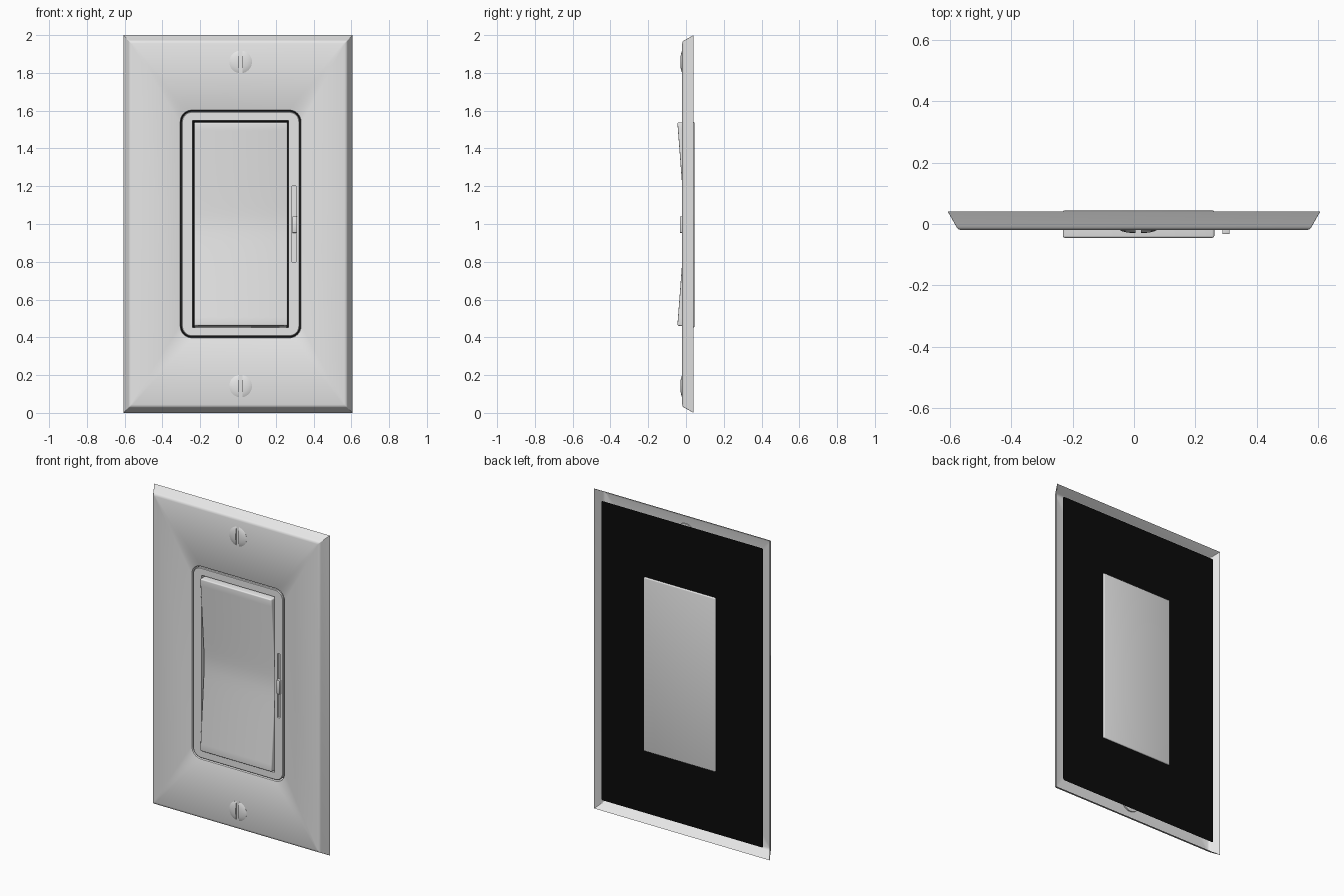
import bpy
import bmesh
import math

if "Cube" in bpy.data.objects:
    bpy.data.objects.remove(bpy.data.objects["Cube"])


def make_material(name, value):
    mat = bpy.data.materials.new(name)
    mat.use_nodes = True
    color = (value, value, value, 1)
    mat.diffuse_color = color
    mat.node_tree.nodes["Principled BSDF"].inputs["Base Color"].default_value = color
    return mat


GREY = make_material("light_grey", 0.8)
BLACK = make_material("black", 0.003)


def finish(name, bm, mat=GREY, recalc=True):
    if recalc:
        bmesh.ops.recalc_face_normals(bm, faces=bm.faces)
    mesh = bpy.data.meshes.new(name)
    bm.to_mesh(mesh)
    bm.free()
    obj = bpy.data.objects.new(name, mesh)
    bpy.context.collection.objects.link(obj)
    mesh.materials.append(mat)
    return obj


def smooth(obj, angle=35):
    bpy.ops.object.select_all(action='DESELECT')
    bpy.context.view_layer.objects.active = obj
    obj.select_set(True)
    bpy.ops.object.shade_smooth_by_angle(angle=math.radians(angle))


def rounded_rect(cx, cz, hx, hz, r, y, seg=8):
    """Closed loop of points in the xz plane, rounded at its corners."""
    pts = []
    for k, (sx, sz) in enumerate([(1, 1), (-1, 1), (-1, -1), (1, -1)]):
        for i in range(seg + 1):
            a = (k + i / seg) * math.pi / 2
            pts.append((cx + sx * (hx - r) + r * math.cos(a), y,
                        cz + sz * (hz - r) + r * math.sin(a)))
    return pts


def skin(name, loops, cap_last=False, closed=False, mat=GREY):
    """Join successive loops of equal length with quads."""
    bm = bmesh.new()
    rings = [[bm.verts.new(p) for p in loop] for loop in loops]
    pairs = list(zip(rings, rings[1:]))
    if closed:
        pairs.append((rings[-1], rings[0]))
    for a, b in pairs:
        for i in range(len(a)):
            j = (i + 1) % len(a)
            bm.faces.new((a[i], a[j], b[j], b[i]))
    if cap_last:
        bm.faces.new(rings[-1])
    return finish(name, bm, mat)


def box(name, x, y, z, bevel=0.0):
    bm = bmesh.new()
    bmesh.ops.create_cube(bm, size=1)
    for v in bm.verts:
        v.co = [c[0] + (c[1] - c[0]) * (k + 0.5) for c, k in zip((x, y, z), v.co)]
    if bevel:
        bmesh.ops.bevel(bm, geom=bm.edges[:], offset=bevel, segments=2,
                        profile=0.5, affect='EDGES')
    return finish(name, bm)


def cut(obj, cutter):
    """Subtract the cutter and remove it."""
    cutter.hide_render = True
    mod = obj.modifiers.new("cut", 'BOOLEAN')
    mod.operation = 'DIFFERENCE'
    mod.solver = 'EXACT'
    mod.object = cutter
    bpy.ops.object.select_all(action='DESELECT')
    bpy.context.view_layer.objects.active = obj
    obj.select_set(True)
    bpy.ops.object.modifier_apply(modifier=mod.name)
    bpy.data.objects.remove(cutter)


FRONT, BACK = -0.02, 0.04
CX = 0.014           # centre of the switch opening

# Wall plate: open-backed shell with sloped rim and rounded opening
loops = [rounded_rect(0, 1, 0.607 - d, 1 - d, 0.001 + d * 0.1, y)
         for d, y in [(0, BACK), (0.026, -0.006), (0.029, -0.012),
                      (0.034, -0.017), (0.044, FRONT)]]
loops += [rounded_rect(CX, 1, 0.318 + d, 0.601 + d, 0.06 + d, y)
          for d, y in [(0.006, FRONT), (0.002, -0.018), (0, -0.014), (0, 0.036)]]
smooth(skin("wall_plate", loops))

# Dark backing panel
skin("backing_panel", [rounded_rect(0, 1, 0.56, 0.935, 0.012, 0.037),
                       rounded_rect(0, 1, 0.559, 0.934, 0.012, 0.037)],
     cap_last=True, mat=BLACK)

# Inner frame around the rocker, with the slider slot cut in
outer = [rounded_rect(CX, 1, 0.312 - d, 0.595 - d, 0.055 - d, y)
         for d, y in [(0, 0.036), (0, -0.016), (0.004, FRONT)]]
inner = [rounded_rect(CX, 1, 0.254, 0.549, 0.004, y) for y in (FRONT, 0.036)]
frame = skin("inner_frame", outer + inner, closed=True)
cut(frame, box("slot_cutter", (0.287, 0.306), (-0.05, -0.006), (0.8, 1.2)))
smooth(frame)

# Slider knob
smooth(box("slider_knob", (0.288, 0.312), (-0.033, -0.004), (0.953, 1.04), 0.003))

# Rocker paddle: shallow valley profile extruded across
bm = bmesh.new()
profile = [(0.045, 0.452), (0.045, 1.54)]
for i in range(25):
    d = 0.538 * (1 - i / 12)
    profile.append((-0.008 - 0.077 * (math.hypot(d, 0.05) - 0.05), 1 + d))
face = bm.faces.new([bm.verts.new((CX - 0.246, y, z)) for y, z in profile])
moved = bmesh.ops.extrude_face_region(bm, geom=[face])["geom"]
for v in moved:
    if isinstance(v, bmesh.types.BMVert):
        v.co.x = CX + 0.248
bmesh.ops.recalc_face_normals(bm, faces=bm.faces)
sharp = [e for e in bm.edges if e.calc_face_angle(0) > 0.6]
bmesh.ops.bevel(bm, geom=sharp, offset=0.007, segments=3, profile=0.5, affect='EDGES')
smooth(finish("rocker_paddle", bm))

# Slotted dome screws
for name, z in (("top_screw", 1.858), ("bottom_screw", 0.142)):
    rings = [(0.06, -0.012), (0.06, -0.0205), (0.052, -0.024),
             (0.038, -0.0275), (0.02, -0.0295), (0.006, -0.03)]
    screw = skin(name, [rounded_rect(CX, z, r, r, r * 0.999, y) for r, y in
                        [(0.001, -0.012)] + rings], cap_last=True)
    bm = bmesh.new()
    bm.from_mesh(screw.data)
    bmesh.ops.holes_fill(bm, edges=bm.edges[:], sides=0)
    bmesh.ops.recalc_face_normals(bm, faces=bm.faces)
    bm.to_mesh(screw.data)
    bm.free()
    cut(screw, box("screw_slot_cutter", (CX - 0.009, CX + 0.009), (-0.05, -0.019),
                   (z - 0.08, z + 0.08)))
    smooth(screw)
